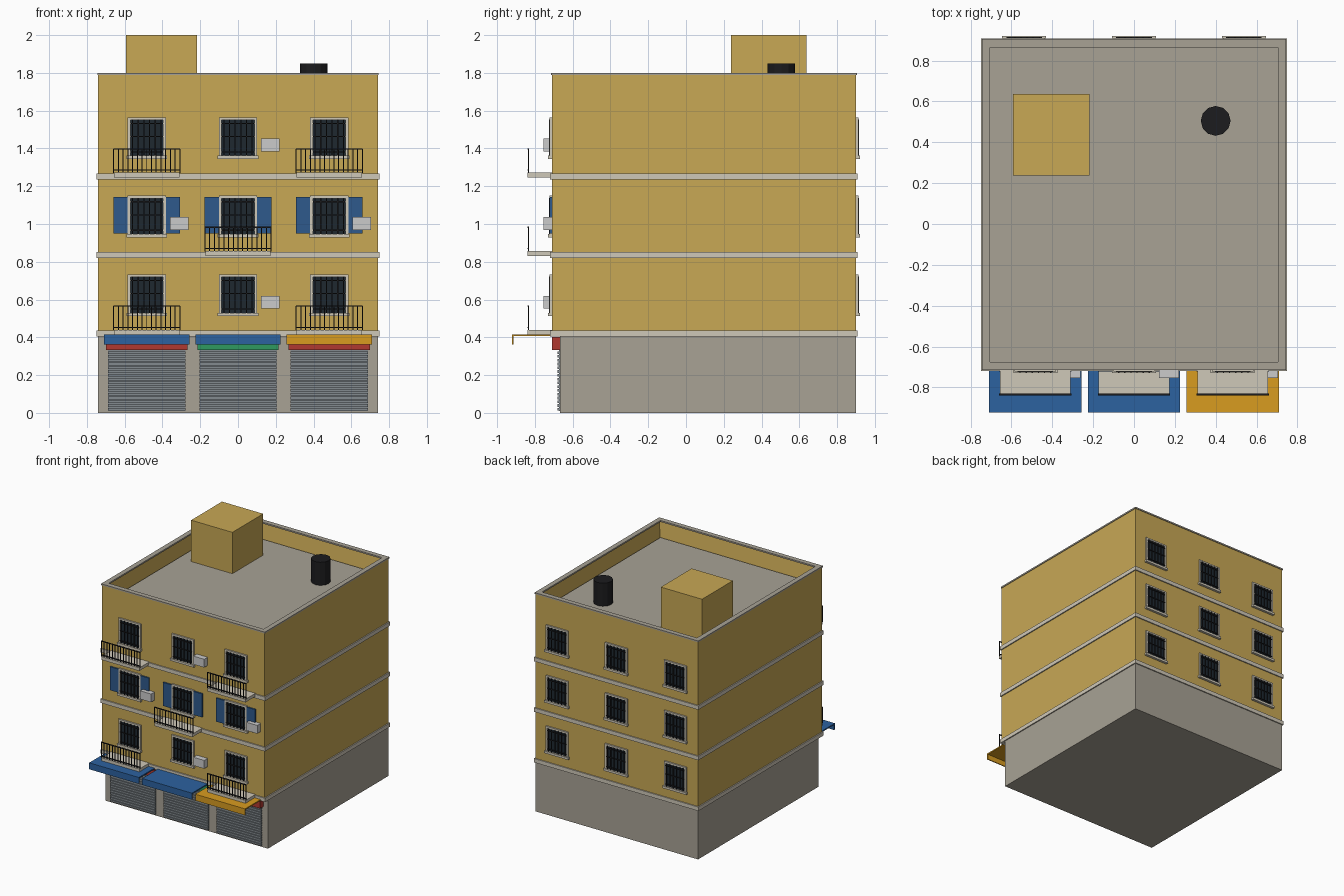
import bpy, bmesh
from mathutils import Vector

if "Cube" in bpy.data.objects:
    bpy.data.objects.remove(bpy.data.objects["Cube"])


def material(name, hexcode):
    m = bpy.data.materials.new(name)
    rgb = [int(hexcode[i:i + 2], 16) / 255 for i in (0, 2, 4)]
    m.diffuse_color = [((c + 0.055) / 1.055) ** 2.4 for c in rgb] + [1]
    m.use_nodes = True
    m.node_tree.nodes["Principled BSDF"].inputs["Base Color"].default_value = m.diffuse_color
    return m


OCHRE = material("ochre", "C8A855")
STONE = material("stone", "A8A295")
TRIM = material("trim", "CFC8B8")
STEEL = material("steel", "838B90")
GLASS = material("glass", "1E2830")
BLACK = material("black", "1C1C1E")
BLUE = material("blue", "2C62A0")
SHUTTER = material("shutter_blue", "2F5A8C")
ORANGE = material("orange", "D89C20")
RED = material("red", "B03830")
GREEN = material("green", "2F9A60")
UNIT = material("unit_grey", "C4C4C0")


def finish(name, bm, mat):
    bmesh.ops.recalc_face_normals(bm, faces=bm.faces)
    me = bpy.data.meshes.new(name)
    bm.to_mesh(me)
    bm.free()
    me.materials.append(mat)
    ob = bpy.data.objects.new(name, me)
    bpy.context.collection.objects.link(ob)
    return ob


def add_box(bm, x0, x1, y0, y1, z0, z1):
    vs = bmesh.ops.create_cube(bm, size=1)["verts"]
    for v in vs:
        v.co = Vector(((x0 + x1) / 2 + v.co.x * (x1 - x0),
                       (y0 + y1) / 2 + v.co.y * (y1 - y0),
                       (z0 + z1) / 2 + v.co.z * (z1 - z0)))


def boxes(name, mat, *items):
    bm = bmesh.new()
    for b in items:
        add_box(bm, *b)
    return finish(name, bm, mat)


FRONT, BACK, W = -0.71, 0.90, 0.74
COLS = (-0.483, 0, 0.483)
BASES = (0.42, 0.837, 1.252)   # floor levels

# Ground floor and upper walls with a sunken roof
boxes("ground_floor", STONE, (-W, W, -0.668, BACK, 0, 0.405))
bm = bmesh.new()
add_box(bm, -W, W, FRONT, BACK, 0.405, 1.79)
bm.normal_update()
top = max(bm.faces, key=lambda f: f.calc_center_median().z)
bmesh.ops.inset_region(bm, faces=[top], thickness=0.035)
for v in top.verts:
    v.co.z = 1.65
finish("upper_walls", bm, OCHRE)
boxes("roof_floor", STONE, (-0.705, 0.705, FRONT + .035, BACK - .035, 1.65, 1.66))

# Coping around the parapet and bands between floors
o, t = 0.005, 0.035
boxes("parapet_coping", STONE,
      (-W - o, W + o, FRONT - o, FRONT + t, 1.788, 1.8),
      (-W - o, W + o, BACK - t, BACK + o, 1.788, 1.8),
      (-W - o, -W + t, FRONT + t, BACK - t, 1.788, 1.8),
      (W - t, W + o, FRONT + t, BACK - t, 1.788, 1.8))
for i, z in enumerate(BASES):
    boxes(f"floor_band_{i}", TRIM, (-W - .009, W + .009, FRONT - .009, BACK + .009, z - .016, z + .016))

# Roof stair box and water tank
boxes("stair_box", OCHRE, (-0.592, -0.217, 0.237, 0.637, 1.655, 2.0))
bm = bmesh.new()
bmesh.ops.create_cone(bm, cap_ends=True, segments=12, radius1=0.073, radius2=0.073, depth=0.19)
bmesh.ops.translate(bm, verts=bm.verts, vec=(0.4, 0.505, 1.755))
finish("water_tank", bm, BLACK)


def window(tag, x, base, wall, s):
    """Barred window on the wall plane y = wall, facing direction s."""
    z0, z1, h = base + 0.11, base + 0.313, 0.101

    def part(x0, x1, d0, d1, a, b):
        return (x + x0, x + x1, *sorted((wall + s * d0, wall + s * d1)), a, b)

    boxes("window_frame_" + tag, TRIM,
          part(-h, -h + .014, -.01, .012, z0, z1), part(h - .014, h, -.01, .012, z0, z1),
          part(-h + .014, h - .014, -.01, .012, z1 - .014, z1),
          part(-.108, .108, -.01, .02, z0 - .018, z0))
    boxes("window_glass_" + tag, GLASS, part(-h + .014, h - .014, -.01, .004, z0, z1 - .014))
    bars = [part(-.075 + .03 * k - .003, -.075 + .03 * k + .003, .01, .016, z0, z1 - .012)
            for k in range(6)]
    bars += [part(-.087, .087, .009, .015, z - .003, z + .003)
             for z in (z0 + .02, (z0 + z1) / 2, z1 - .032)]
    boxes("window_bars_" + tag, BLACK, *bars)


def balcony(tag, x, base):
    boxes("balcony_slab_" + tag, TRIM, (x - .173, x + .173, -.84, FRONT + .01, base - .006, base + .02))
    rail = [(x - .177, x + .177, -.839, -.831, base + z, base + z + .006) for z in (.03, .143)]
    rail += [(x - .175 + .025 * k - .0025, x - .175 + .025 * k + .0025, -.8375, -.8325,
              base + .018, base + .146) for k in range(15)]
    boxes("balcony_rail_" + tag, BLACK, *rail)


# Windows on front and back, balconies, shutters and cooling units
for f, base in enumerate(BASES):
    for c, x in enumerate(COLS):
        tag = f"{f}_{c}"
        window("front_" + tag, x, base, FRONT, -1)
        window("back_" + tag, (-0.538, 0, 0.538)[c], base, BACK, 1)
        if (f + c) % 2 == 0:
            balcony(tag, x, base)
        else:
            boxes("cooling_unit_" + tag, UNIT,
                  (x + .122, x + .221, -.755, FRONT + .005, base + .132, base + .2))
        if f == 1:
            boxes("window_shutters_" + tag, SHUTTER,
                  *[(x + min(a, b), x + max(a, b), -.722, FRONT + .005, base + .113, base + .306)
                    for a, b in ((-.177, -.101), (.101, .177))])

# Shop fronts: roller door, sign board and awning
for i, x in enumerate(COLS):
    slats = [(x - .204, x + .204, -.672, -.66, .01, .335)]
    slats += [(x - .204, x + .204, -.68, -.67, .012 + .02 * k, .026 + .02 * k) for k in range(16)]
    boxes(f"roller_door_{i}", STEEL, *slats)
    boxes(f"sign_board_{i}", (RED, GREEN, RED)[i], (x - .215, x + .215, -.71, -.66, .334, .403))
    boxes(f"awning_{i}", (BLUE, BLUE, ORANGE)[i],
          (x - .226, x + .226, -.922, FRONT + .005, .406, .416),
          (x - .226, x + .226, -.922, -.914, .363, .406))
